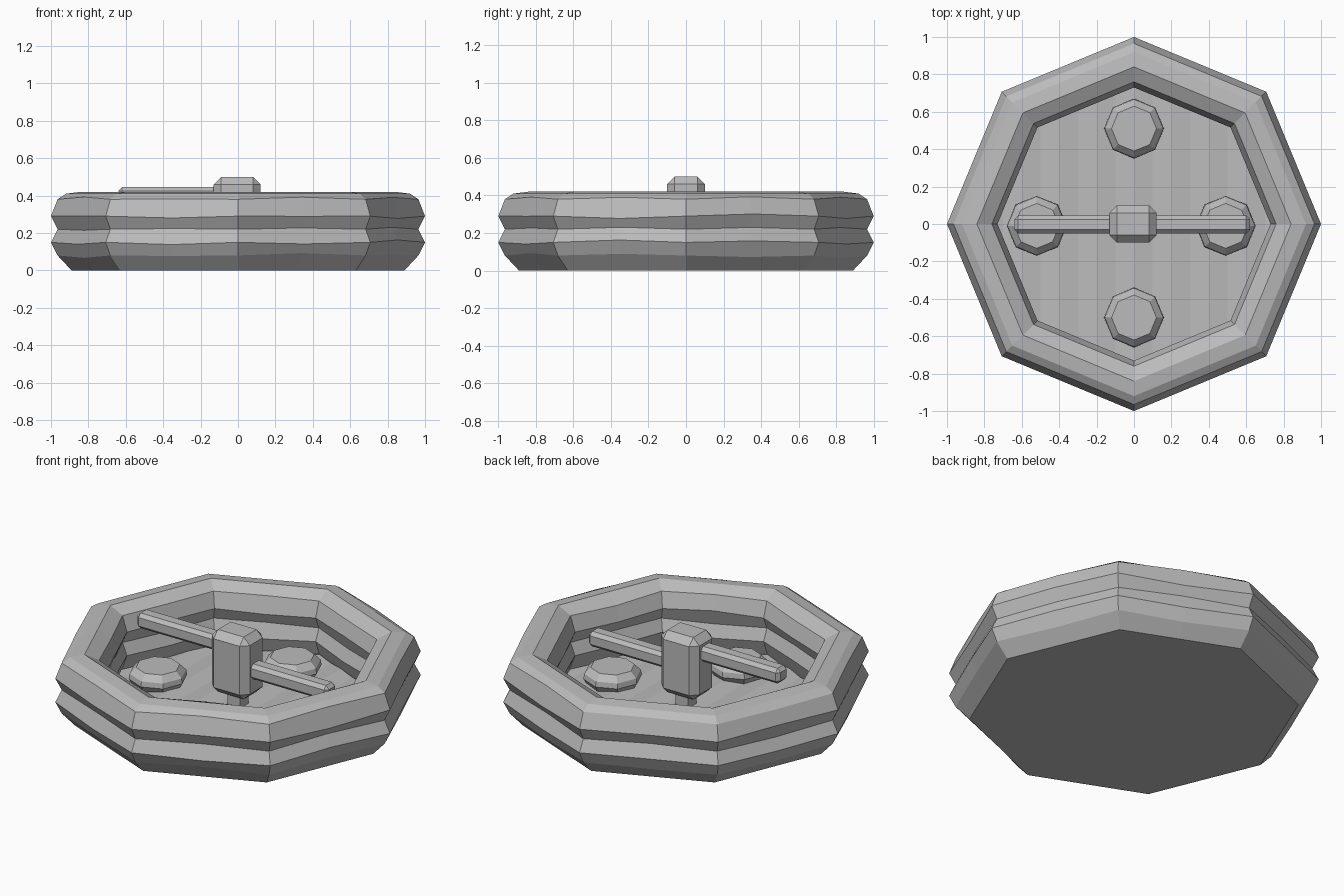
import bpy, bmesh, math, random
from mathutils import Matrix, Vector

random.seed(4)
if "Cube" in bpy.data.objects:
    bpy.data.objects.remove(bpy.data.objects["Cube"], do_unlink=True)

grey = bpy.data.materials.new("plain grey")
grey.use_nodes = True
colour = (0.5, 0.5, 0.5, 1)
grey.diffuse_color = colour
grey.node_tree.nodes["Principled BSDF"].inputs["Base Color"].default_value = colour


def finish(name, bm):
    bmesh.ops.recalc_face_normals(bm, faces=bm.faces)
    mesh = bpy.data.meshes.new(name)
    bm.to_mesh(mesh)
    bm.free()
    mesh.materials.append(grey)
    obj = bpy.data.objects.new(name, mesh)
    bpy.context.collection.objects.link(obj)
    return obj


def octagon_lathe(name, profile, centre=(0, 0), wobble=0.0, cap_top=True):
    """Stack octagonal rings; wobble adds uneven points halfway along each side."""
    bm = bmesh.new()
    rings = []
    for r, z in profile:
        corners = [Vector((r * math.cos(i * math.pi / 4) + centre[0],
                           r * math.sin(i * math.pi / 4) + centre[1], z)) for i in range(8)]
        ring = []
        for i, c in enumerate(corners):
            ring.append(bm.verts.new(c))
            if wobble:
                mid = (c + corners[(i + 1) % 8]) / 2
                if 0.05 < z < 0.4:
                    mid.z += random.uniform(-wobble, wobble)
                ring.append(bm.verts.new(mid))
        rings.append(ring)
    for a, b in zip(rings, rings[1:]):
        for i in range(len(a)):
            j = (i + 1) % len(a)
            bm.faces.new((a[i], a[j], b[j], b[i]))
    bm.faces.new(rings[0])
    if cap_top:
        bm.faces.new(rings[-1])
    return finish(name, bm)


def box(name, lo, hi, bevel):
    bm = bmesh.new()
    lo, hi = Vector(lo), Vector(hi)
    bmesh.ops.create_cube(bm, size=1, matrix=Matrix.Translation((lo + hi) / 2)
                          @ Matrix.Diagonal((*(hi - lo), 1)))
    if bevel:
        bmesh.ops.bevel(bm, geom=bm.edges[:], offset=bevel, segments=1, affect='EDGES')
    return finish(name, bm)


# Hull: two stacked tubes, flat underneath and open on top
octagon_lathe("hull", [
    (0.89, 0), (0.965, 0.08), (1, 0.15), (0.965, 0.22), (1, 0.29), (0.965, 0.38),
    (0.92, 0.41), (0.84, 0.42), (0.76, 0.38), (0.73, 0.29), (0.76, 0.22),
    (0.73, 0.15), (0.76, 0.07), (0.78, 0.03)], wobble=0.015, cap_top=False)

# Floor: an octagon cut into shallow ridged boards
bm = bmesh.new()
bmesh.ops.create_circle(bm, cap_ends=True, segments=8, radius=0.77,
                        matrix=Matrix.Translation((0, 0, 0.055)))
cuts = [-0.7 + 0.1 * i for i in range(15)]
for x in cuts:
    bmesh.ops.bisect_plane(bm, geom=bm.verts[:] + bm.edges[:] + bm.faces[:],
                           plane_co=(x, 0, 0), plane_no=(1, 0, 0))
for v in bm.verts:
    v.co.z += 0.006 * math.cos(v.co.x * math.pi / 0.1)
for f in bm.faces:
    if f.normal.z < 0:
        f.normal_flip()
finish("floor", bm)

# Seats: chamfered octagonal pads
for name, centre in (("back_seat", (0, 0.51)), ("front_seat", (0, -0.5)),
                     ("right_seat", (-0.52, -0.01)), ("left_seat", (0.49, -0.01))):
    octagon_lathe(name, [(0.135, 0.045), (0.16, 0.085), (0.155, 0.115), (0.12, 0.15)], centre)

# Centre post with its stem and one arm at a different height on each side
box("post_stem", (-0.04, -0.04, 0.04), (0.04, 0.04, 0.16), 0)
box("centre_post", (-0.13, -0.1, 0.13), (0.12, 0.1, 0.5), 0.04)
box("right_arm", (-0.64, -0.05, 0.355), (-0.08, 0.045, 0.445), 0.02)
box("left_arm", (0.08, -0.05, 0.25), (0.62, 0.045, 0.34), 0.02)
